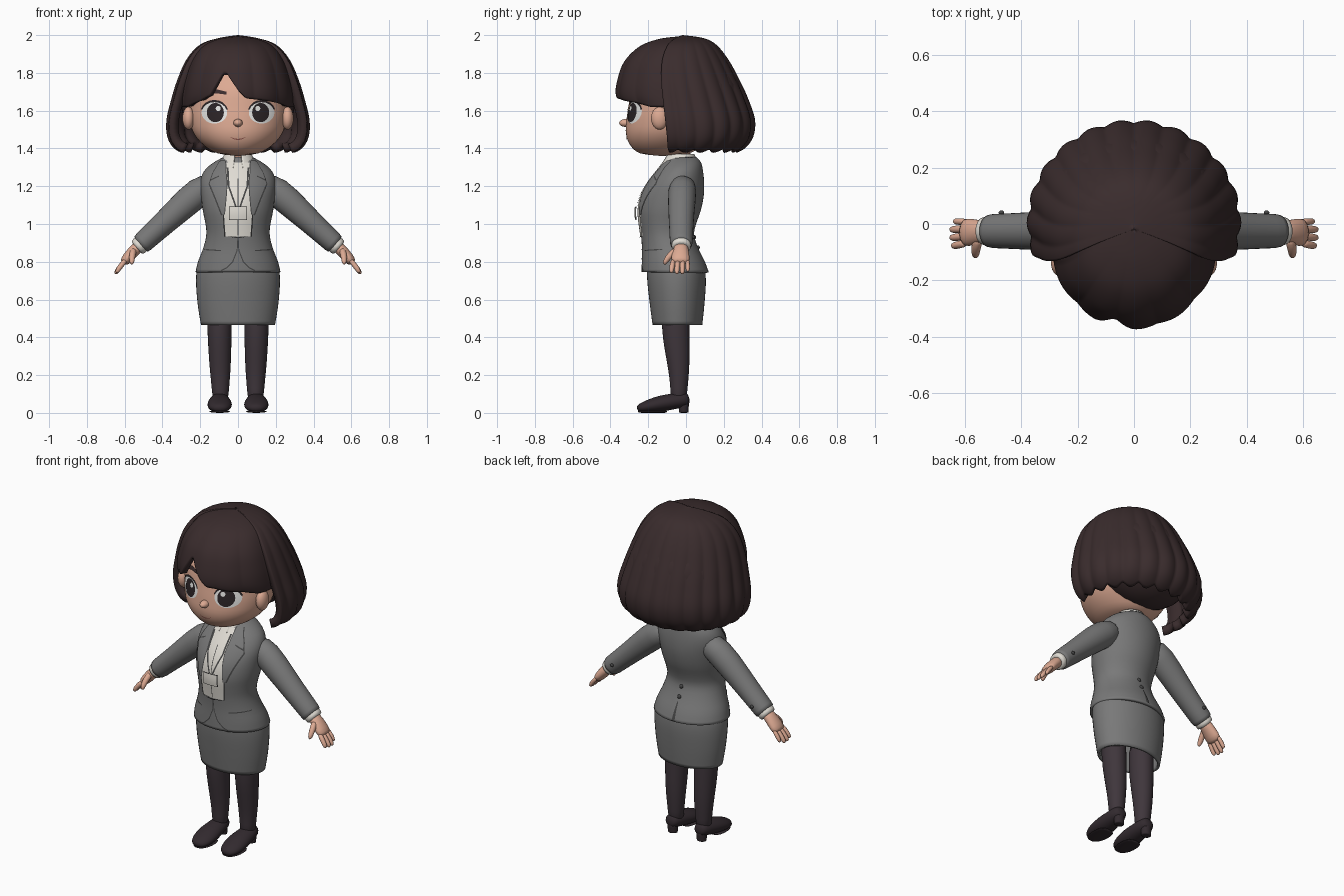
import bpy, bmesh, math
from mathutils import Vector

def mat(name, r, g, b):
    m = bpy.data.materials.new(name)
    m.diffuse_color = (r, g, b, 1)
    return m

HAIR = mat("dark_brown_hair", .042, .025, .026)
SKIN = mat("skin", .72, .40, .29)
SUIT = mat("grey_suit", .19, .19, .19)
TRIM = mat("dark_grey_trim", .06, .06, .06)
SHIRT = mat("off_white_shirt", .75, .72, .66)
TIGHTS = mat("dark_tights", .05, .037, .045)
SHOE = mat("near_black_shoe", .032, .023, .028)
EYE = mat("eye_white", .85, .85, .83)
IRIS = mat("dark_iris", .025, .018, .02)
MOUTH = mat("mouth_red_brown", .30, .10, .08)

def finish(name, bm, m, mirror=False, thick=0, subsurf=0):
    me = bpy.data.meshes.new(name)
    for f in bm.faces:
        f.smooth = True
    bm.to_mesh(me)
    bm.free()
    ob = bpy.data.objects.new(name, me)
    bpy.context.collection.objects.link(ob)
    me.materials.append(m)
    if thick:
        ob.modifiers.new("thickness", 'SOLIDIFY').thickness = thick
    if subsurf:
        s = ob.modifiers.new("round", 'SUBSURF')
        s.levels = s.render_levels = subsurf
    if mirror:
        ob.modifiers.new("mirror", 'MIRROR').use_clip = False
    return ob

# Profile tables run top to bottom: (z, half width, front y, back y)
def sample(tab, u):
    i = min(int(u), len(tab) - 2)
    t = u - i
    a, b, c, d = (tab[max(0, min(len(tab) - 1, i + k))] for k in (-1, 0, 1, 2))
    return [.5 * (2*q + (r-p)*t + (2*p-5*q+4*r-s)*t*t + (3*q-p-3*r+s)*t**3)
            for p, q, r, s in zip(a, b, c, d)]

def u_at(tab, z):
    lo, hi = 0, len(tab) - 1
    for _ in range(24):
        mid = (lo + hi) / 2
        if sample(tab, mid)[0] > z:
            lo = mid
        else:
            hi = mid
    return lo

def shell(name, tab, m, a0=0, a1=360, cols=48, rows=28, hem=None, lobes=None, thick=0):
    bm = bmesh.new()
    grid = []
    for i in range(cols + 1):
        deg = a0 + (a1 - a0) * i / cols
        ph = math.radians(deg)
        end = u_at(tab, hem(deg)) if hem else len(tab) - 1
        col = []
        for j in range(rows + 1):
            s = j / rows
            z, w, yf, yb = sample(tab, end * s)
            k = 1 + (lobes(deg) * min(1, 1.6 * s) if lobes else 0)
            col.append(bm.verts.new((w * k * math.sin(ph),
                       (yf + yb) / 2 - (yb - yf) / 2 * k * math.cos(ph), z)))
        grid.append(col)
    for i in range(cols):
        for j in range(rows):
            bm.faces.new((grid[i][j], grid[i][j+1], grid[i+1][j+1], grid[i+1][j]))
    bmesh.ops.remove_doubles(bm, verts=bm.verts, dist=.0003)
    return finish(name, bm, m, thick=thick)

def surf_y(tab, x, z, side=-1):
    _, w, yf, yb = sample(tab, u_at(tab, z))
    return (yf+yb)/2 + side * (yb-yf)/2 * math.sqrt(max(0, 1 - (x/w)**2))

# Thin plate hugging a profile: each row is a pair of points (x1, z1, x2, z2)
def strip(name, tab, rows, off, m, mirror=False, side=-1, n=6, sub=4):
    bm = bmesh.new()
    fine = []
    for a, b in zip(rows, rows[1:]):
        fine += [[p + (q-p) * k / sub for p, q in zip(a, b)] for k in range(sub)]
    fine.append(rows[-1])
    grid = []
    for x1, z1, x2, z2 in fine:
        line = []
        for k in range(n + 1):
            x, z = x1 + (x2-x1)*k/n, z1 + (z2-z1)*k/n
            line.append(bm.verts.new((x, surf_y(tab, x, z, side) + side*off, z)))
        grid.append(line)
    for a, b in zip(grid, grid[1:]):
        for k in range(n):
            bm.faces.new((a[k], a[k+1], b[k+1], b[k]))
    bm.normal_update()
    for f in bm.faces:
        if f.normal.y * side < 0:
            f.normal_flip()
    return finish(name, bm, m, mirror)

def disc(name, cx, cz, rx, rz, off, m):
    rows = []
    for k in range(17):
        t = math.pi * (.02 + .96 * k / 16)
        x, h = cx + rx * math.cos(t), rz * math.sin(t)
        rows.append((x, cz + h, x, cz - h))
    strip(name, HEAD, rows, off, m, True, sub=1)

# Elliptical tube: each station is (x, y, z, radius along side, other radius)
def tube(name, st, m, mirror=True, side=(0, 1, 0), n=14, subsurf=1):
    bm = bmesh.new()
    pts = [Vector(s[:3]) for s in st]
    rings = []
    for i, s in enumerate(st):
        d = (pts[min(i+1, len(pts)-1)] - pts[max(i-1, 0)]).normalized()
        sv = Vector(side)
        sv = (sv - d * sv.dot(d)).normalized()
        w = d.cross(sv)
        rings.append([bm.verts.new(pts[i] + sv*s[3]*math.cos(2*math.pi*k/n) + w*s[4]*math.sin(2*math.pi*k/n))
                      for k in range(n)])
    for a, b in zip(rings, rings[1:]):
        for k in range(n):
            bm.faces.new((a[k], a[(k+1) % n], b[(k+1) % n], b[k]))
    bm.faces.new(rings[0])
    bm.faces.new(rings[-1])
    bmesh.ops.recalc_face_normals(bm, faces=bm.faces)
    return finish(name, bm, m, mirror, subsurf=subsurf)

def ball(name, c, r, m, mirror=False):
    bm = bmesh.new()
    bmesh.ops.create_uvsphere(bm, u_segments=24, v_segments=16, radius=1)
    for v in bm.verts:
        v.co = [c[k] + v.co[k] * r[k] for k in range(3)]
    return finish(name, bm, m, mirror)

# Head and face
HEAD = [(1.90, .002, -.06, -.056), (1.88, .10, -.15, .04), (1.82, .20, -.22, .12), (1.72, .252, -.285, .17),
        (1.62, .262, -.305, .18), (1.55, .257, -.315, .16), (1.48, .235, -.318, .13),
        (1.42, .185, -.297, .08), (1.375, .11, -.245, .02), (1.36, .002, -.13, -.126)]
shell("head", HEAD, SKIN)
ball("ear", (.262, -.14, 1.56), (.032, .045, .06), SKIN, True)
ball("nose", (0, -.318, 1.535), (.024, .036, .021), SKIN)
disc("eye_white", .125, 1.59, .068, .058, .003, EYE)
disc("iris", .12, 1.59, .045, .051, .006, IRIS)
disc("eye_glint", .105, 1.612, .013, .014, .009, EYE)
lash = []
for k in range(9):
    t = math.radians(15 + 150 * k / 8)
    c, s = math.cos(t), math.sin(t)
    lash.append((.125 + .067*c, 1.59 + .055*s, .125 + .074*c, 1.59 + .067*s))
strip("upper_lash", HEAD, lash, .007, IRIS, True, n=2, sub=1)
strip("eyebrow", HEAD, [(.06, 1.70, .06, 1.685), (.12, 1.715, .12, 1.692), (.18, 1.69, .18, 1.677)],
      .005, HAIR, True, n=2)
strip("mouth", HEAD, [(x*.01, 1.451 + .0007*x*x, x*.01, 1.445 + .0009*x*x) for x in range(-4, 5)],
      .003, MOUTH, n=2, sub=1)

# Bob hair: back shell, swept fringe and inner mass
BACK = [(2.0, .002, -.02, -.018), (1.985, .10, -.13, .09), (1.95, .20, -.23, .16), (1.87, .272, -.31, .225),
        (1.76, .32, -.35, .285), (1.66, .35, -.36, .33), (1.55, .375, -.36, .365),
        (1.46, .37, -.34, .355), (1.40, .335, -.31, .31), (1.37, .28, -.26, .25)]
FRINGE = [(1.995, .002, -.02, -.018), (1.98, .10, -.14, .08), (1.94, .19, -.245, .14), (1.86, .25, -.325, .2),
          (1.76, .285, -.362, .25), (1.68, .30, -.37, .28), (1.62, .305, -.345, .29), (1.56, .30, -.32, .28)]
CUT = [(-92, 1.62), (-60, 1.62), (-42, 1.65), (-30, 1.68), (-17, 1.80), (-13, 1.80), (0, 1.71),
       (8, 1.665), (25, 1.655), (45, 1.64), (60, 1.62), (92, 1.62)]

def fringe_hem(d):
    for (a, za), (b, zb) in zip(CUT, CUT[1:]):
        if a <= d <= b:
            return za + (zb - za) * (d - a) / (b - a)
    return 1.62

def wave(d):
    return abs(math.sin(math.radians(d * 11)))

shell("hair_back", BACK, HAIR, 72, 288, 144, 32, lambda d: 1.395 - .018 * wave(d),
      lambda d: .035 * (wave(d) - .7), .05)
shell("hair_fringe", FRINGE, HAIR, -90, 90, 120, 28, fringe_hem,
      lambda d: .025 * (abs(math.sin(math.radians(d*6 + 80))) - .7), .035)
ball("hair_inner", (0, .08, 1.645), (.30, .23, .25), HAIR)

# Neck, collar and jacket
tube("neck", [(0, -.03, 1.2, .07, .075), (0, -.03, 1.3, .062, .066), (0, -.04, 1.45, .065, .066)], SKIN, False)
COLLAR = [(1.37, .072, -.10, .045), (1.33, .09, -.125, .06), (1.25, .11, -.185, .09)]
shell("shirt_collar", COLLAR, SHIRT, 14, 346, 48, 8,
      lambda d: 1.29 + .035 * min(1, (180 - abs(d - 180)) / 90), thick=.01)
BODY = [(1.355, .075, -.095, .055), (1.325, .13, -.12, .08), (1.28, .18, -.155, .09), (1.22, .20, -.20, .096),
        (1.15, .196, -.237, .094), (1.07, .186, -.252, .078), (1.0, .172, -.246, .053), (.94, .168, -.238, .043),
        (.87, .185, -.233, .066), (.80, .212, -.234, .10), (.745, .225, -.235, .12)]
shell("jacket", BODY, SUIT, thick=.015)
strip("shirt_front", BODY, [(-.06, 1.325, .06, 1.325), (-.07, 1.2, .07, 1.2), (-.08, 1.06, .08, 1.06),
                            (-.07, .935, .07, .935)], .005, SHIRT, n=10)
LAPEL = [(.068, 1.335, .095, 1.335), (.065, 1.27, .132, 1.27), (.06, 1.21, .15, 1.215),
         (.066, 1.13, .115, 1.13), (.074, 1.05, .084, 1.05)]
strip("lapel_edge", BODY, [(a - .005, b, c + .006, d - .004) for a, b, c, d in LAPEL], .007, TRIM, True)
strip("lapel", BODY, LAPEL, .0095, SUIT, True)
strip("lapel_notch", BODY, [(.10, 1.257, .10, 1.251), (.148, 1.235, .148, 1.228)], .012, TRIM, True, n=1)
strip("jacket_opening", BODY, [(.074, 1.05, .08, 1.05), (.066, .935, .073, .935), (.0, .925, .0, .932)],
      .008, TRIM, True, n=1)
strip("front_cutaway", BODY, [(-.002, .93, .003, .93), (.002, .86, .007, .86), (.025, .80, .03, .803),
                              (.06, .765, .063, .77), (.09, .75, .09, .756)], .004, TRIM, True, n=1)
strip("pocket_flap_line", BODY, [(.09, .862, .09, .856), (.18, .868, .18, .862)], .004, TRIM, True, n=1)
strip("back_vent", BODY, [(-.003, .85, .003, .85), (-.008, .75, .012, .75)], .004, TRIM, side=1, n=2)
for i, z in enumerate((.93, .875)):
    ball("back_button_%d" % i, (0, surf_y(BODY, 0, z, 1), z), (.012, .009, .012), TRIM)

# Blouse placket, lanyard and badge
strip("placket_line", BODY, [(-.002, 1.24, .002, 1.24), (-.002, .94, .002, .94)], .008, TRIM, n=1, sub=10)
strip("lanyard", BODY, [(.05, 1.30, .06, 1.30), (.045, 1.2, .054, 1.2), (.006, 1.09, .015, 1.09)],
      .01, TRIM, True, n=1)
for nm, w, off, m in (("badge_edge", .048, .018, TRIM), ("badge", .044, .021, SHIRT)):
    strip(nm, BODY, [(-w, 1.057 + w*.75, w, 1.057 + w*.75), (-w, 1.057 - w*.75, w, 1.057 - w*.75)], off, m)

# Sleeves, cuffs and hands
tube("sleeve", [(.12, -.015, 1.215, .065, .06), (.20, -.02, 1.182, .08, .086), (.34, -.025, 1.052, .07, .07),
                (.44, -.025, .96, .065, .062), (.51, -.025, .896, .062, .058), (.518, -.025, .889, .06, .056)], SUIT)
tube("shirt_cuff", [(.48, -.025, .923, .052, .049), (.53, -.025, .878, .054, .05), (.537, -.025, .872, .05, .046)],
     SHIRT)
ball("sleeve_button", (.47, .04, .93), (.01, .008, .01), TRIM, True)
tube("palm", [(.51, -.025, .895, .036, .032), (.55, -.027, .86, .042, .032), (.585, -.03, .82, .052, .03),
              (.61, -.03, .79, .048, .024)], SKIN)
for i in range(4):
    y = .008 - .025 * i
    r = .015 if i else .013
    drop = (.012, 0, 0, .006)[i]
    tube("finger_%d" % i, [(.592, y, .812, r, r), (.622, y * 1.1, .777, r, r),
                           (.643 - drop, y * 1.15, .748 + drop, r * .95, r * .95),
                           (.65 - drop, y * 1.15, .735 + drop, r * .5, r * .5)], SKIN, n=8)
tube("thumb", [(.55, -.045, .868, .02, .02), (.56, -.082, .838, .019, .019), (.562, -.108, .805, .016, .016),
               (.562, -.116, .785, .008, .008)], SKIN, side=(1, 0, 0), n=8)

# Skirt, legs and shoes
SKIRT = [(.86, .17, -.19, .06), (.78, .212, -.205, .095), (.70, .222, -.205, .105),
         (.58, .214, -.192, .098), (.465, .196, -.177, .086)]
shell("skirt", SKIRT, SUIT, rows=16, thick=.015)
tube("leg", [(.098, -.055, .64, .075, .07), (.098, -.057, .45, .077, .067), (.096, -.045, .32, .067, .062),
             (.094, -.037, .22, .056, .056), (.093, -.037, .13, .046, .047), (.093, -.04, .05, .044, .042)], TIGHTS)
tube("shoe", [(.097, .018, .075, .025, .022), (.097, .0, .072, .045, .042), (.097, -.06, .062, .056, .042),
              (.097, -.13, .05, .066, .045), (.097, -.19, .037, .067, .037), (.097, -.235, .027, .052, .027),
              (.097, -.26, .021, .025, .016)], SHOE, side=(1, 0, 0), n=16)
tube("shoe_heel", [(.097, -.012, .07, .034, .036), (.097, -.012, .03, .026, .03), (.097, -.012, .004, .026, .03),
                   (.097, -.012, .0, .025, .029)], SHOE)
tube("shoe_sole", [(.097, -.10, .007, .03, .007), (.097, -.12, .007, .055, .007), (.097, -.19, .007, .06, .007),
                   (.097, -.235, .007, .045, .007), (.097, -.255, .007, .02, .006)], SHOE, side=(1, 0, 0))
